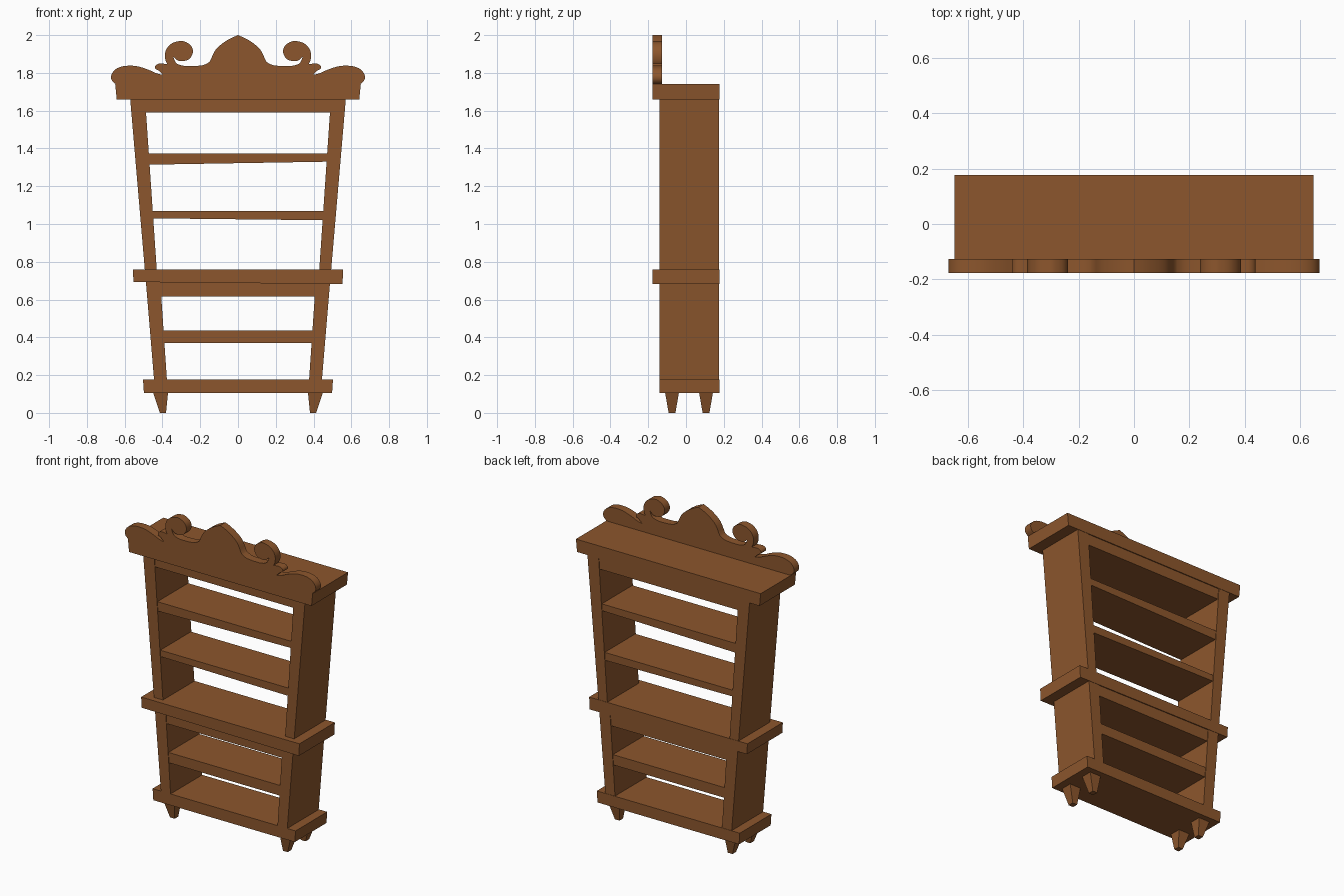
import bpy, bmesh
from mathutils import Vector

if "Cube" in bpy.data.objects:
    bpy.data.objects.remove(bpy.data.objects["Cube"])

wood = bpy.data.materials.new("brown wood")
wood.diffuse_color = (0.265, 0.094, 0.026, 1)
wood.use_nodes = True
wood.node_tree.nodes["Principled BSDF"].inputs["Base Color"].default_value = wood.diffuse_color


def finish(bm, name):
    bmesh.ops.recalc_face_normals(bm, faces=bm.faces)
    me = bpy.data.meshes.new(name)
    bm.to_mesh(me)
    bm.free()
    me.materials.append(wood)
    ob = bpy.data.objects.new(name, me)
    bpy.context.collection.objects.link(ob)
    return ob


def loft(name, a, b):
    """Solid between two matching loops of points."""
    bm = bmesh.new()
    va = [bm.verts.new(p) for p in a]
    vb = [bm.verts.new(p) for p in b]
    n = len(va)
    bm.faces.new(va)
    bm.faces.new(vb[::-1])
    for i in range(n):
        j = (i + 1) % n
        bm.faces.new((va[i], va[j], vb[j], vb[i]))
    return finish(bm, name)


def prism(name, xz, y0, y1):
    return loft(name, [(x, y0, z) for x, z in xz], [(x, y1, z) for x, z in xz])


def spline(pts, steps):
    """Catmull-Rom curve through the points."""
    p = [Vector(q) for q in pts]
    p = [p[0]] + p + [p[-1]]
    out = []
    for i in range(1, len(p) - 2):
        a, b, c, d = p[i - 1:i + 3]
        for k in range(steps):
            t = k / steps
            out.append(0.5 * (2 * b + (c - a) * t + (2 * a - 5 * b + 4 * c - d) * t**2
                              + (3 * b - a - 3 * c + d) * t**3))
    return [tuple(q) for q in out] + [tuple(pts[-1])]


FRONT, BACK, SIDE = -0.178, 0.178, -0.14

# Wide boards: half width at top and bottom, z top, z bottom left and right
for name, wt, wb, zt, zl, zr, y0 in [
        ("top_board", 0.65, 0.642, 1.74, 1.66, 1.66, FRONT),
        ("waist_board", 0.557, 0.553, 0.76, 0.693, 0.682, FRONT),
        ("base_board", 0.503, 0.498, 0.177, 0.105, 0.105, SIDE)]:
    prism(name, [(-wt, zt), (wt, zt), (wb, zr), (-wb, zl)], y0, BACK)

# Leaning side panels and tapered feet
for s, side in ((-1, "left"), (1, "right")):
    for name, zt, ot, it, zb, ob, ib in [
            ("upper", 1.665, 0.571, 0.492, 0.755, 0.493, 0.43),
            ("lower", 0.70, 0.488, 0.412, 0.17, 0.444, 0.376)]:
        prism(f"{side}_{name}_panel",
              [(s * ot, zt), (s * it, zt), (s * ib, zb), (s * ob, zb)], SIDE, BACK - 0.002)
    for name, yc in (("front", -0.074), ("back", 0.106)):
        loops = []
        for x0, x1, h, z in ((0.37, 0.45, 0.037, 0.11), (0.381, 0.414, 0.018, 0)):
            loops.append([(s * x0, yc - h, z), (s * x1, yc - h, z),
                          (s * x1, yc + h, z), (s * x0, yc + h, z)])
        loft(f"{side}_{name}_foot", *loops)

# Shelves and rails fitted between the panels, slightly uneven underneath
for name, wt, wb, zt, zl, zr in [
        ("top_rail", 0.497, 0.491, 1.665, 1.59, 1.59),
        ("upper_shelf", 0.478, 0.474, 1.373, 1.314, 1.33),
        ("middle_shelf", 0.458, 0.454, 1.07, 1.03, 1.02),
        ("waist_rail", 0.418, 0.41, 0.70, 0.615, 0.615),
        ("lower_shelf", 0.396, 0.392, 0.435, 0.37, 0.37)]:
    prism(name, [(-wt, zt), (wt, zt), (wb, zr), (-wb, zl)], SIDE + 0.004, BACK - 0.006)

# Carved crest: half outline from the peak outward, then mirrored
half = spline([(0, 2.0), (.045, 1.98), (.09, 1.95), (.12, 1.92), (.138, 1.885)], 3)[:-1]
half += [(.138, 1.885), (.149, 1.86)]
half += spline([(.149, 1.86), (.185, 1.841), (.254, 1.836), (.296, 1.839), (.328, 1.853),
                (.344, 1.889)], 3)[1:]
half += spline([(.344, 1.889), (.323, 1.868), (.296, 1.862), (.259, 1.873), (.238, 1.91),
                (.251, 1.947), (.286, 1.967), (.312, 1.968), (.349, 1.957), (.376, 1.931),
                (.387, 1.899), (.384, 1.867), (.374, 1.846)], 3)[1:]
half += spline([(.374, 1.846), (.415, 1.85), (.437, 1.838), (.438, 1.822), (.42, 1.812),
                (.397, 1.79)], 3)[1:]
half += spline([(.397, 1.79), (.43, 1.797), (.47, 1.815), (.52, 1.832), (.56, 1.838),
                (.61, 1.835), (.65, 1.818), (.671, 1.787), (.667, 1.758), (.642, 1.738)], 3)[1:]
outline = half + [(-x, z) for x, z in half[:0:-1]]
crest = prism("carved_crest", outline, FRONT, FRONT + 0.052)

bpy.context.view_layer.objects.active = crest
crest.select_set(True)
bpy.ops.object.shade_smooth_by_angle(angle=0.6)
